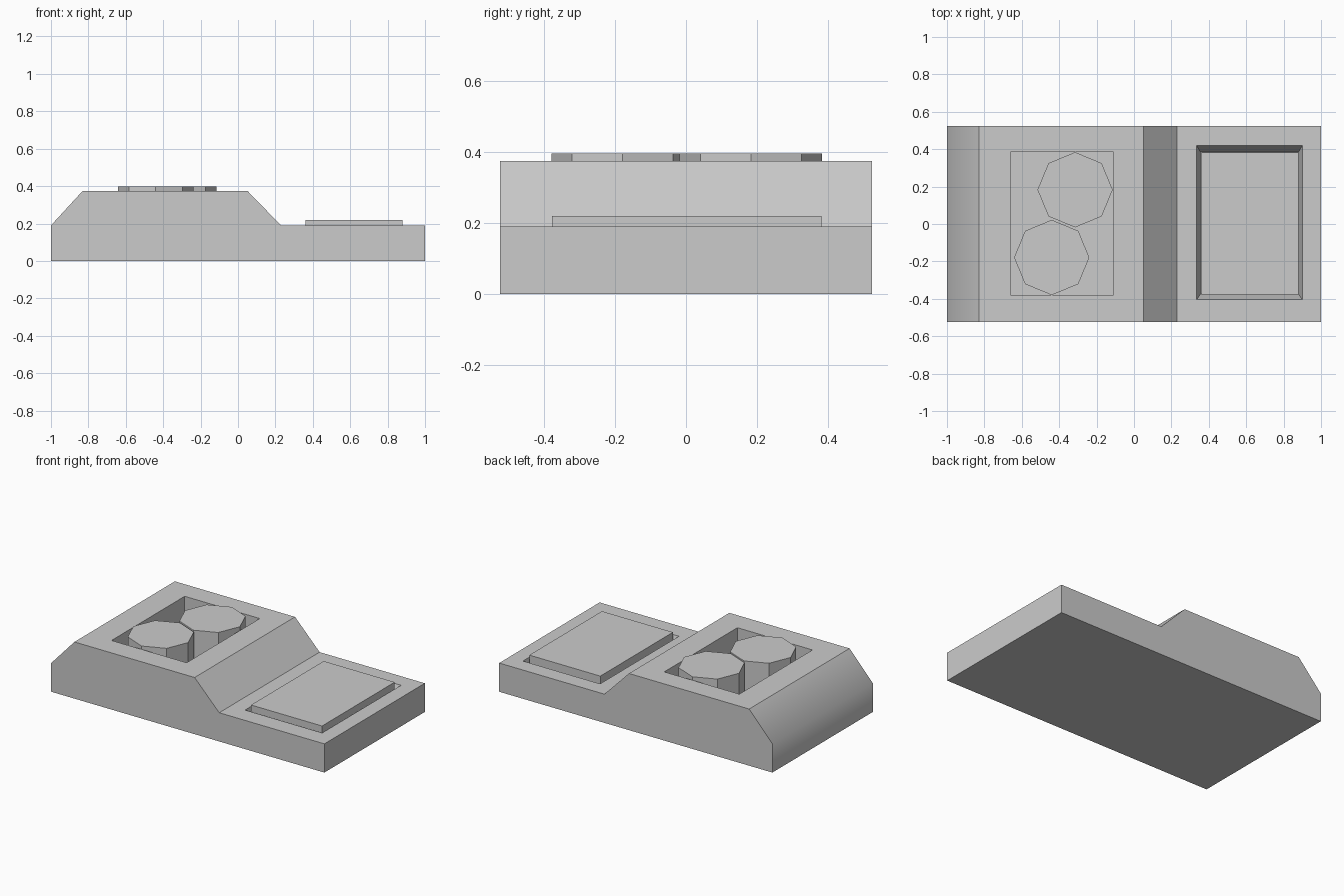
import bpy
import bmesh

cube = bpy.data.objects.get("Cube")
if cube:
    bpy.data.objects.remove(cube, do_unlink=True)

HALF_DEPTH = 0.525
LOW, HIGH = 0.19, 0.375
PIT_FLOOR, TRAY_FLOOR = 0.19, 0.10

grey = bpy.data.materials.new("plain grey")
grey.use_nodes = True
colour = (0.6, 0.6, 0.6, 1)
grey.diffuse_color = colour
grey.node_tree.nodes["Principled BSDF"].inputs["Base Color"].default_value = colour


def finish(bm, name):
    mesh = bpy.data.meshes.new(name)
    bm.to_mesh(mesh)
    bm.free()
    mesh.materials.append(grey)
    obj = bpy.data.objects.new(name, mesh)
    bpy.context.collection.objects.link(obj)
    return obj


def fit(face, x0, x1, y0, y1, z):
    """Move a four-sided face onto a given rectangle."""
    c = face.calc_center_median()
    for v in face.verts:
        v.co = (x0 if v.co.x < c.x else x1, y0 if v.co.y < c.y else y1, z)


def sink(bm, face, rim, floor, z):
    """Cut a rectangular recess with the given rim and floor outlines."""
    top = face.calc_center_median().z
    bmesh.ops.inset_individual(bm, faces=[face], thickness=0.05)
    fit(face, *rim, top)
    new = bmesh.ops.extrude_discrete_faces(bm, faces=[face])["faces"][0]
    fit(new, *floor, z)


# Stepped body: side profile extruded front to back
profile = [(-1, 0), (1, 0), (1, LOW), (0.23, LOW),
           (0.05, HIGH), (-0.83, HIGH), (-1, LOW)]
bm = bmesh.new()
end = bm.faces.new([bm.verts.new((x, -HALF_DEPTH, z)) for x, z in profile])
extruded = bmesh.ops.extrude_face_region(bm, geom=[end])["geom"]
for v in extruded:
    if isinstance(v, bmesh.types.BMVert):
        v.co.y = HALF_DEPTH
bmesh.ops.recalc_face_normals(bm, faces=bm.faces)

# The end wall and the slope above it are shaded as one rounded surface
for f in bm.faces:
    f.smooth = f.normal.x < -0.5

# Deep straight pit on the upper deck, tapered tray on the lower deck
decks = sorted((f for f in bm.faces if f.normal.z > 0.99),
               key=lambda f: f.calc_center_median().x)
pit = (-0.66, -0.11, -0.38, 0.385)
sink(bm, decks[0], pit, pit, PIT_FLOOR)
sink(bm, decks[1], (0.335, 0.90, -0.405, 0.42),
     (0.355, 0.88, -0.375, 0.385), TRAY_FLOOR)
finish(bm, "stepped_body")

# Flat lid rising out of the tray
bm = bmesh.new()
bmesh.ops.create_cube(bm, size=1)
for v in bm.verts:
    v.co = (0.36 if v.co.x < 0 else 0.88,
            -0.378 if v.co.y < 0 else 0.382,
            TRAY_FLOOR - 0.01 if v.co.z < 0 else 0.22)
finish(bm, "tray_lid")

# Pair of eight-sided posts standing in the pit
for name, x, y in (("front_post", -0.44, -0.179), ("back_post", -0.315, 0.183)):
    bm = bmesh.new()
    base, top = PIT_FLOOR - 0.01, 0.397
    bmesh.ops.create_cone(bm, cap_ends=True, segments=8,
                          radius1=0.201, radius2=0.201, depth=top - base)
    bmesh.ops.translate(bm, verts=bm.verts, vec=(x, y, (base + top) / 2))
    finish(bm, name)
